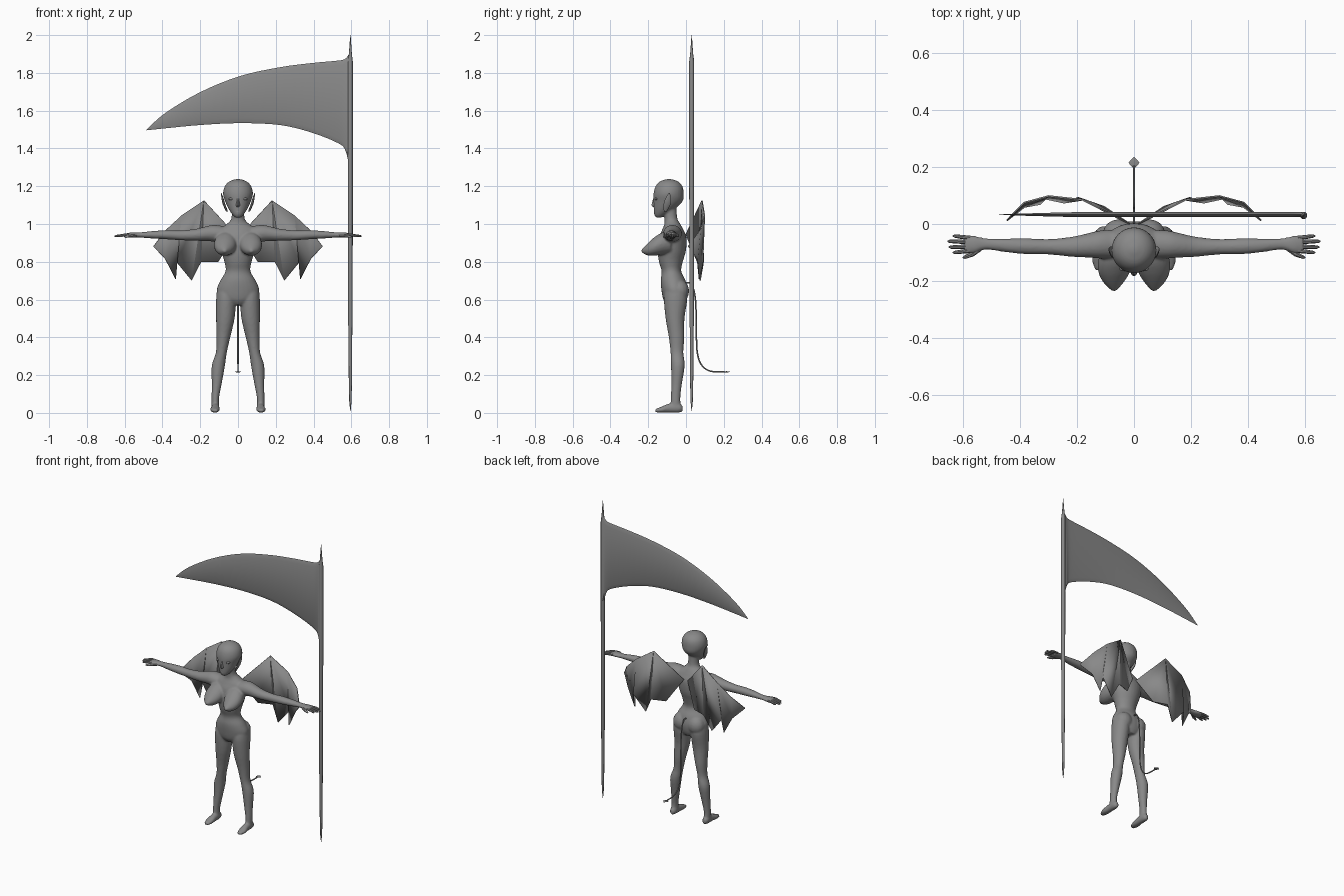
import bpy, bmesh, math
from mathutils import Vector

grey = bpy.data.materials.new("mid_grey")
grey.diffuse_color = (0.25, 0.25, 0.25, 1)


def smooth_rows(rows, steps):
    """Catmull-Rom interpolation through rows of numbers."""
    if steps == 1:
        return rows
    out = []
    for i in range(len(rows) - 1):
        p = [rows[max(i - 1, 0)], rows[i], rows[i + 1], rows[min(i + 2, len(rows) - 1)]]
        for k in range(steps):
            t = k / steps
            out.append([0.5 * (2 * b + (c - a) * t + (2 * a - 5 * b + 4 * c - d) * t * t
                               + (3 * b - a - 3 * c + d) * t ** 3) for a, b, c, d in zip(*p)])
    return out + [rows[-1]]


def skin(bm, rings):
    """Join equal rings of points into a closed shell."""
    vs = [[bm.verts.new(p) for p in r] for r in rings]
    n = len(vs[0])
    faces = [bm.faces.new((a[i], a[(i + 1) % n], b[(i + 1) % n], b[i]))
             for a, b in zip(vs, vs[1:]) for i in range(n)]
    faces += [bm.faces.new(vs[0]), bm.faces.new(vs[-1])]
    bmesh.ops.recalc_face_normals(bm, faces=faces)


def loft(bm, axis, rows, side=1, n=20, steps=4):
    """Ellipse rings: (position on axis, two centre values, two radii)."""
    rings = []
    for t, a, b, ra, rb in smooth_rows(rows, steps):
        ring = []
        for i in range(n):
            w = math.tau * i / n
            u, v = a + ra * math.cos(w), b + rb * math.sin(w)
            p = {'x': (t, u, v), 'y': (u, t, v), 'z': (u, v, t)}[axis]
            ring.append((p[0] * side, p[1], p[2]))
        rings.append(ring)
    skin(bm, rings)


def tube(bm, points, radii, n=8, side=1):
    """Round tube along a path."""
    pts = [Vector((p[0] * side, p[1], p[2])) for p in points]
    rings = []
    for i, p in enumerate(pts):
        d = (pts[min(i + 1, len(pts) - 1)] - pts[max(i - 1, 0)]).normalized()
        u = d.cross(Vector((0.3, 0.2, 1) if abs(d.z) < 0.8 else (1, 0, 0))).normalized()
        v = d.cross(u)
        rings.append([p + radii[i] * (u * math.cos(math.tau * k / n) + v * math.sin(math.tau * k / n))
                      for k in range(n)])
    skin(bm, rings)


def ball(bm, centre, radii):
    made = bmesh.ops.create_uvsphere(bm, u_segments=16, v_segments=10, radius=1)["verts"]
    bmesh.ops.scale(bm, vec=radii, verts=made)
    bmesh.ops.translate(bm, vec=centre, verts=made)


def finish(name, bm, angle=40):
    mesh = bpy.data.meshes.new(name)
    bm.to_mesh(mesh)
    bm.free()
    ob = bpy.data.objects.new(name, mesh)
    bpy.context.collection.objects.link(ob)
    mesh.materials.append(grey)
    bpy.ops.object.select_all(action='DESELECT')
    ob.select_set(True)
    bpy.context.view_layer.objects.active = ob
    bpy.ops.object.shade_smooth_by_angle(angle=math.radians(angle))
    return ob


# Body: overlapping lofts fused into one smooth surface
bm = bmesh.new()
loft(bm, 'z', [(.57, 0, -.055, .05, .045), (.60, 0, -.058, .10, .062), (.65, 0, -.06, .113, .07),
               (.70, 0, -.068, .094, .066), (.75, 0, -.077, .066, .052), (.80, 0, -.08, .072, .063),
               (.86, 0, -.075, .09, .075), (.93, 0, -.07, .105, .072), (.97, 0, -.07, .10, .056),
               (1.0, 0, -.072, .06, .042), (1.03, 0, -.08, .035, .034), (1.10, 0, -.085, .034, .034)], n=28)
# head
loft(bm, 'z', [(1.033, 0, -.146, .012, .012), (1.05, 0, -.135, .03, .033), (1.08, 0, -.115, .05, .056),
               (1.12, 0, -.095, .068, .077), (1.16, 0, -.092, .079, .08), (1.20, 0, -.09, .07, .071),
               (1.226, 0, -.09, .045, .047), (1.238, 0, -.09, .01, .01)], n=28)
for s in (-1, 1):
    # leg
    loft(bm, 'z', [(.66, .06, -.055, .05, .055), (.60, .063, -.055, .053, .062), (.5, .067, -.058, .049, .05),
                   (.4, .078, -.05, .037, .041), (.32, .088, -.048, .029, .034), (.25, .104, -.043, .035, .036),
                   (.15, .113, -.05, .026, .028), (.08, .12, -.055, .02, .025), (.03, .12, -.055, .02, .028)], s)
    # foot
    loft(bm, 'y', [(-.018, .12, .022, .012, .015), (-.04, .12, .027, .021, .026), (-.09, .12, .025, .022, .024),
                   (-.13, .122, .017, .025, .016), (-.162, .122, .012, .014, .009)], s)
    # arm and palm
    loft(bm, 'x', [(.06, -.07, .945, .05, .04), (.12, -.072, .95, .049, .045), (.16, -.075, .95, .043, .04),
                   (.22, -.08, .943, .035, .032), (.30, -.08, .94, .027, .026), (.38, -.078, .943, .028, .024),
                   (.45, -.075, .943, .024, .02), (.52, -.07, .942, .02, .014), (.56, -.072, .942, .031, .014),
                   (.595, -.072, .94, .029, .01)], s)
    # chest
    loft(bm, 'y', [(-.08, .062, .905, .05, .06), (-.13, .066, .895, .06, .058), (-.17, .07, .88, .055, .048),
                   (-.205, .072, .865, .036, .031), (-.235, .07, .857, .008, .007)], s)
    # seat
    ball(bm, (s * .054, -.035, .645), (.056, .052, .06))
body = finish("body", bm)
rm = body.modifiers.new("fuse", 'REMESH')
rm.mode = 'VOXEL'
rm.voxel_size = .006
rm.use_smooth_shade = True
sm = body.modifiers.new("soften", 'SMOOTH')
sm.factor, sm.iterations = .5, 4

# Fingers and thumbs
bm = bmesh.new()
for s in (-1, 1):
    for y, tip_y, tip_x in ((-.049, -.042, .637), (-.064, -.061, .655), (-.079, -.081, .651), (-.094, -.1, .637)):
        tube(bm, [(.575, y, .942), (.605, (y + tip_y) / 2, .941), (tip_x - .008, tip_y, .936), (tip_x, tip_y, .935)],
             [.008, .0075, .006, .002], side=s)
    tube(bm, [(.54, -.085, .94), (.568, -.106, .937), (.595, -.117, .933), (.602, -.118, .932)],
         [.01, .009, .006, .002], side=s)
finish("fingers", bm)

# Ears: pointed, swept outward
bm = bmesh.new()
for s in (-1, 1):
    loft(bm, 'z', [(1.065, .058, -.11, .005, .007), (1.105, .074, -.1, .007, .02),
                   (1.14, .083, -.093, .005, .014), (1.165, .089, -.088, .001, .002)], s, n=10, steps=2)
finish("ears", bm)

# Face: nose, eyes and lips
bm = bmesh.new()
loft(bm, 'z', [(1.09, 0, -.167, .006, .006), (1.098, 0, -.17, .011, .013), (1.12, 0, -.169, .007, .009),
               (1.142, 0, -.167, .005, .005)], n=10, steps=2)
for s in (-1, 1):
    ball(bm, (s * .034, -.157, 1.133), (.017, .009, .007))
for z in (1.071, 1.064):
    ball(bm, (0, -.161, z), (.018, .009, .004))
finish("face_details", bm)

# Wings: folded membrane panels fanning from the peak
outline = [(.015, 0, .945), (.18, .085, 1.125), (.30, .098, 1.045), (.385, .075, .965), (.447, .012, .882),
           (.385, .06, .815), (.33, .07, .708), (.325, .09, .80), (.245, .075, .70), (.195, .092, .80),
           (.105, .06, .80)]
fans = [(0, 1, 10), (1, 9, 10), (1, 8, 9), (1, 7, 8), (1, 2, 7), (2, 6, 7), (2, 5, 6), (2, 3, 5), (3, 4, 5)]
bm = bmesh.new()
for s in (-1, 1):
    vs = [bm.verts.new((x * s, y, z)) for x, y, z in outline]
    for f in fans:
        bm.faces.new([vs[i] for i in f])
bmesh.ops.recalc_face_normals(bm, faces=bm.faces[:])
wings = finish("wings", bm, 30)
so = wings.modifiers.new("thickness", 'SOLIDIFY')
so.thickness, so.offset = .006, 0

# Tail with a flat diamond tip
path = smooth_rows([(0, -.005, .69), (0, .03, .68), (0, .05, .6), (0, .055, .45), (0, .058, .333),
                    (0, .078, .26), (0, .125, .222), (0, .205, .217)], 4)
bm = bmesh.new()
tube(bm, path, [.004] * len(path))
tip = [bm.verts.new(p) for p in ((0, .194, .217), (.02, .215, .217), (0, .236, .217), (-.02, .215, .217))]
top, low = bm.verts.new((0, .215, .221)), bm.verts.new((0, .215, .213))
for i in range(4):
    bm.faces.new((tip[i], tip[(i + 1) % 4], top))
    bm.faces.new((tip[(i + 1) % 4], tip[i], low))
finish("tail", bm)

# Scythe pole, tapered to points
bm = bmesh.new()
loft(bm, 'z', [(z, .595, .03, r, r) for z, r in ((.01, .001), (.06, .006), (.2, .009), (.45, .01), (.47, .012),
               (1.3, .013), (1.86, .013), (1.9, .008), (2.0, .001))], n=12, steps=1)
finish("scythe_pole", bm)

# Scythe blade: upper and lower curves (x, z, x, z) with bevelled rims
rows = [(-.485, 1.498, -.485, 1.496), (-.386, 1.587, -.37, 1.508), (-.2, 1.698, -.2, 1.524),
        (.01, 1.783, .01, 1.534), (.222, 1.83, .222, 1.524), (.40, 1.853, .39, 1.484),
        (.52, 1.864, .53, 1.428), (.565, 1.873, .568, 1.39), (.588, 1.9, .588, 1.31)]
bm = bmesh.new()
rings = []
for xt, zt, xb, zb in smooth_rows(rows, 4):
    t, b = Vector((xt, .033, zt)), Vector((xb, .033, zb))
    h = (t - b).length
    k = min(.025 / h, .3)
    w = Vector((0, min(.009, h * .05), 0))
    ti, bi = t.lerp(b, k), b.lerp(t, k)
    rings.append([t, ti + w, bi + w, b, bi - w, ti - w])
skin(bm, rings)
finish("scythe_blade", bm, 50)
